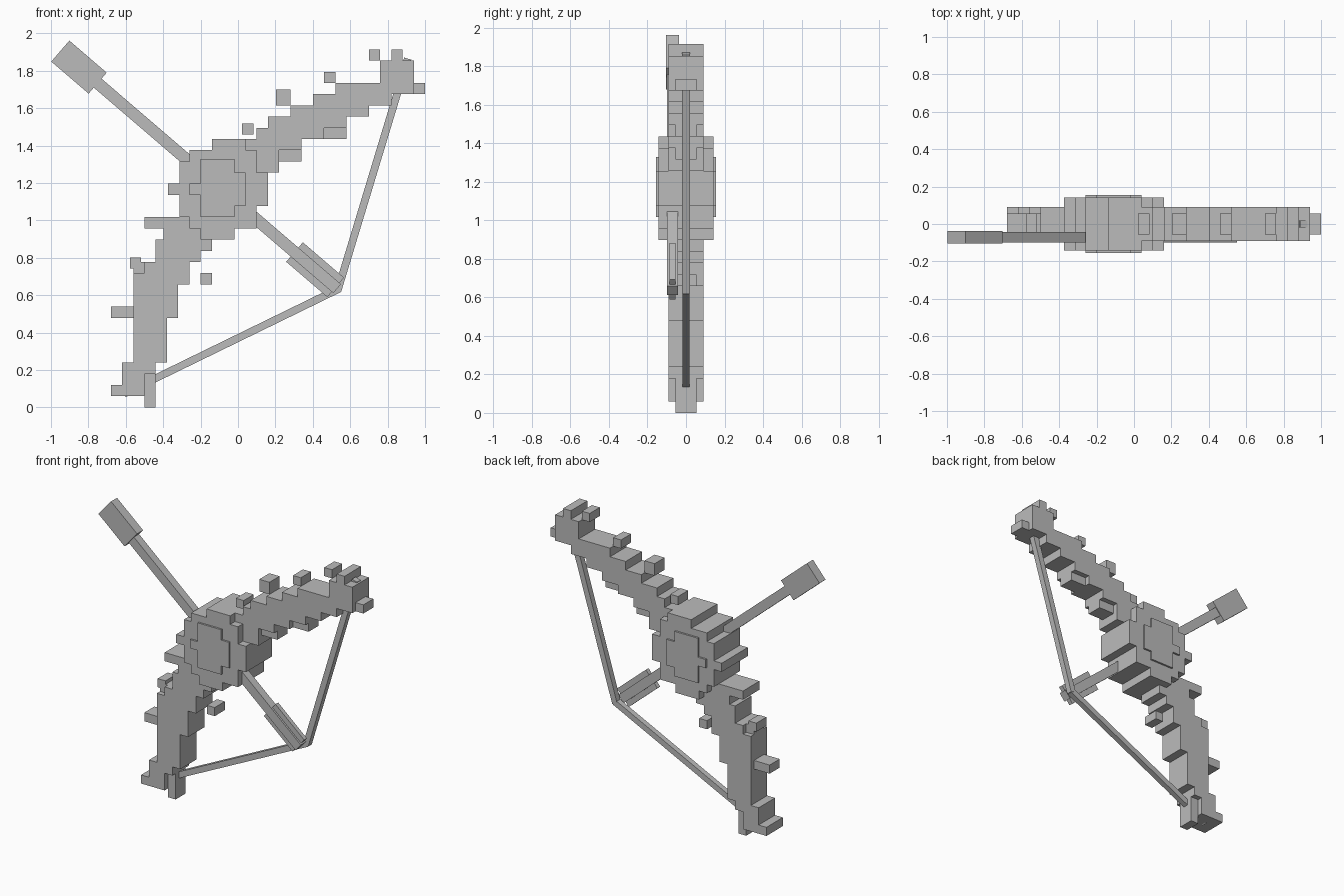
import bpy, bmesh, math
from mathutils import Matrix, Vector

if "Cube" in bpy.data.objects:
    bpy.data.objects.remove(bpy.data.objects["Cube"])

U, UZ, X0 = 0.06, 0.0598, -0.68   # block size and left edge of the block grid

stone = bpy.data.materials.new("plain grey")
stone.diffuse_color = (0.5, 0.5, 0.5, 1)
stone.use_nodes = True
stone.node_tree.nodes["Principled BSDF"].inputs["Base Color"].default_value = stone.diffuse_color


def add_box(bm, centre, size, angle=0.0):
    """Box turned by angle about y."""
    m = (Matrix.Translation(centre) @ Matrix.Rotation(angle, 4, 'Y')
         @ Matrix.Diagonal((*size, 1)))
    bmesh.ops.create_cube(bm, size=1, matrix=m)


def finish(name, bm):
    me = bpy.data.meshes.new(name)
    bm.to_mesh(me)
    bm.free()
    me.materials.append(stone)
    ob = bpy.data.objects.new(name, me)
    bpy.context.collection.objects.link(ob)


def blocks(name, half, cells):
    """Blocks given as (column0, column1, row0, row1) with one half depth."""
    bm = bmesh.new()
    for a, b, c, d in cells:
        add_box(bm, (X0 + U * (a + b) / 2, 0, UZ * (c + d) / 2),
                (U * (b - a), 2 * half, UZ * (d - c)))
    finish(name, bm)


def bar(name, p, q, y, parts):
    """Sloping bars between p and q (x, z); parts are (start, end, width, depth)."""
    bm = bmesh.new()
    p, q = Vector((p[0], y, p[1])), Vector((q[0], y, q[1]))
    d = q - p
    n = d.normalized()
    ang = -math.atan2(d.z, d.x)
    for s, e, w, t in parts:
        add_box(bm, p + n * (s + e) / 2, (e - s, t, w), ang)
    finish(name, bm)


# round hub in the middle of the bow, with a raised plate on both sides
blocks("hub", 0.143, [(8, 11, 15, 16), (7, 13, 16, 17), (6.1, 13, 17, 18),
                      (6.1, 14, 18, 21), (6.1, 13, 21, 22), (7, 13, 22, 23),
                      (9, 12, 23, 24), (5.1, 6.1, 19, 20)])
blocks("hub_plate", 0.156, [(8, 11, 17, 18), (8, 12, 18, 19), (7, 12, 19, 20),
                            (8, 12, 20, 21), (8, 11, 21, 22.2)])

# stepped upper limb
blocks("upper_limb", 0.09, [(12, 13, 23, 24), (13, 14, 21, 25), (14, 15, 21, 26),
                            (15, 16, 23, 26), (16, 17, 23, 27), (17, 18, 24, 27),
                            (18, 19, 24, 28), (19, 20, 25, 28), (20, 21, 25, 29),
                            (21, 23, 26, 29), (23, 24, 27, 29), (24, 25, 27, 31),
                            (25, 27, 28, 31), (25, 26, 31, 32)])
blocks("upper_limb_studs", 0.055, [(15, 17, 22, 23), (19, 21, 24, 25), (27, 28, 28, 29),
                                   (11.7, 12.7, 24.4, 25.4), (14.7, 16, 27, 28.4),
                                   (19, 20, 29, 30), (23, 24, 31, 32)])

# stepped lower limb
blocks("lower_limb", 0.09, [(0, 3, 1, 2), (1, 3, 2, 3), (1, 4, 3, 4), (2, 5, 4, 8),
                            (2, 6, 8, 11), (2, 7, 11, 12), (3, 7, 12, 13),
                            (4, 8, 13, 14), (4, 9, 14, 15), (4.7, 8, 15, 16),
                            (3, 7, 16, 17)])
blocks("lower_limb_studs", 0.055, [(3, 4, 0, 3), (0, 2, 8, 9), (2, 3, 12, 13),
                                   (1.7, 2.7, 12.4, 13.4), (8, 9, 11, 12)])

# arrow: wide block at the far end, shaft, thin flight at the string end
bar("arrow", (-0.95, 1.905), (0.53, 0.635), -0.07,
    [(0, 0.263, 0.148, 0.066), (0.263, 1.95, 0.063, 0.056), (1.65, 1.94, 0.137, 0.03)])

# drawn string in two straight pieces
bar("upper_string", (0.533, 0.625), (0.908, 1.865), 0, [(0, 1.295, 0.04, 0.04)])
bar("lower_string", (0.54, 0.634), (-0.61, 0.073), 0, [(0, 1.279, 0.04, 0.038)])
